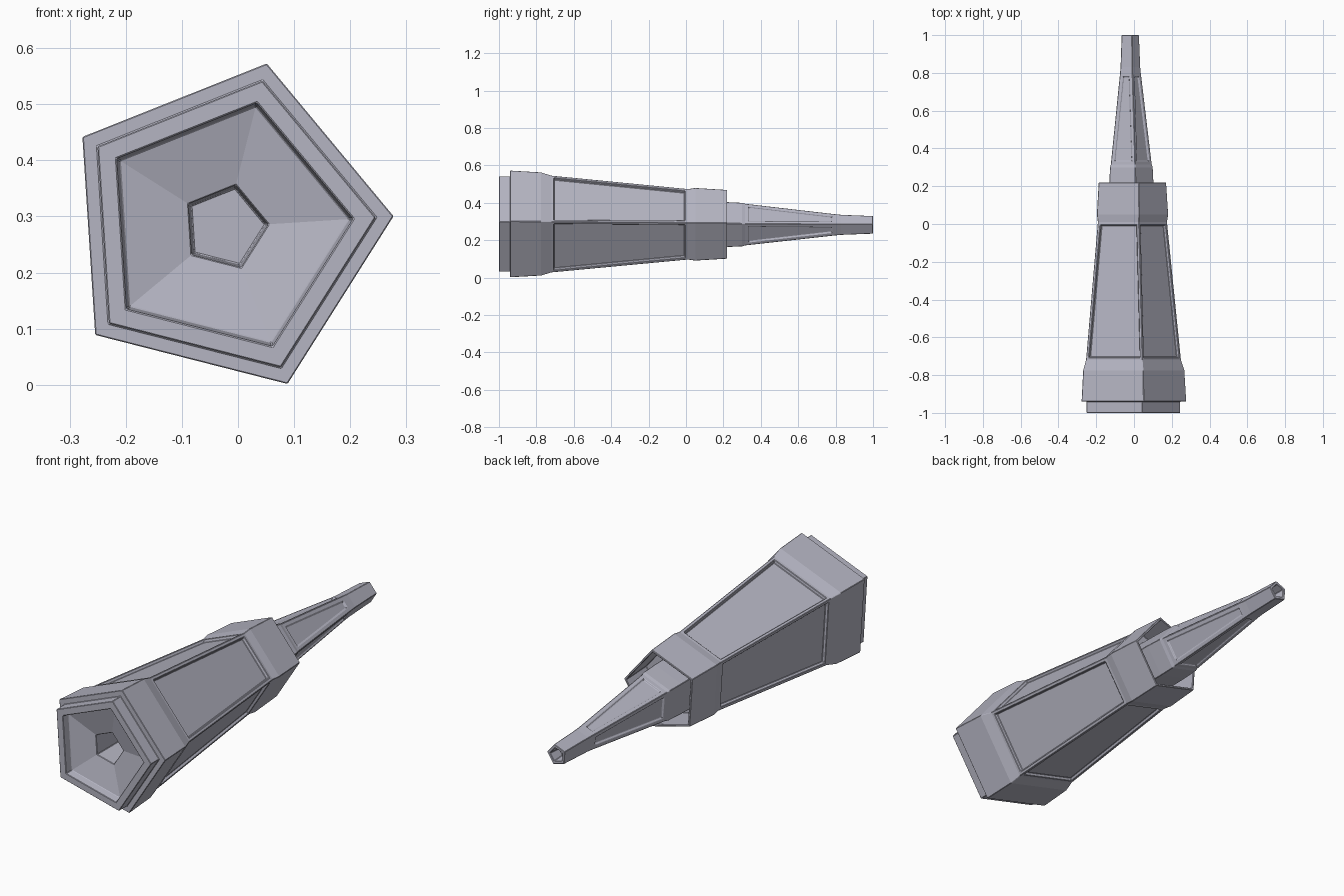
import bpy, bmesh, math

cube = bpy.data.objects.get("Cube")
if cube:
    bpy.data.objects.remove(cube, do_unlink=True)

SIDES = 5
TURN = math.radians(3.7)
CX, CZ = -0.023, 0.281

metal = bpy.data.materials.new("pale_grey_metal")
metal.use_nodes = True
colour = (0.46, 0.46, 0.54, 1)
metal.diffuse_color = colour
metal.node_tree.nodes["Principled BSDF"].inputs["Base Color"].default_value = colour


def five_sided(name, profile, panel_band, border, depth):
    """Loft pentagons along y from (y, radius) pairs and sink a panel in each side of one band."""
    bm = bmesh.new()
    rings = []
    for y, r in profile:
        ring = []
        for i in range(SIDES):
            a = TURN + i * math.tau / SIDES
            ring.append(bm.verts.new((CX + r * math.cos(a), y, CZ + r * math.sin(a))))
        rings.append(ring)
    panels = []
    for k in range(len(rings) - 1):
        for i in range(SIDES):
            j = (i + 1) % SIDES
            face = bm.faces.new((rings[k][i], rings[k][j], rings[k + 1][j], rings[k + 1][i]))
            if k == panel_band:
                panels.append(face)
    bm.faces.new(rings[0])
    bm.faces.new(rings[-1])
    bmesh.ops.recalc_face_normals(bm, faces=bm.faces[:])
    # Narrow sloped frame around each sunken panel
    bmesh.ops.inset_individual(bm, faces=panels, thickness=border, depth=0)
    bmesh.ops.inset_individual(bm, faces=panels, thickness=0.005, depth=-depth)
    mesh = bpy.data.meshes.new(name)
    bm.to_mesh(mesh)
    bm.free()
    mesh.materials.append(metal)
    obj = bpy.data.objects.new(name, mesh)
    bpy.context.collection.objects.link(obj)
    bevel = obj.modifiers.new("edge_bevel", "BEVEL")
    bevel.width = 0.002
    bevel.segments = 1
    bevel.limit_method = "ANGLE"
    return obj


# Main body: front socket, lip, wide collar, panelled taper, rear collar, hollow rear
body = [
    (-0.60, 0.072), (-0.935, 0.077), (-0.965, 0.222), (-1.0, 0.229),
    (-1.0, 0.269), (-0.94, 0.269), (-0.94, 0.301), (-0.775, 0.291),
    (-0.72, 0.273), (0.01, 0.199), (0.05, 0.205), (0.22, 0.194),
    (0.22, 0.182), (0.06, 0.190),
]
five_sided("main_body", body, 8, 0.02, 0.014)

# Slim rear section: base band, panelled taper, nozzle with a shallow hole
tip = [
    (0.04, 0.130), (0.22, 0.127), (0.30, 0.123), (0.315, 0.118),
    (0.80, 0.060), (0.83, 0.057), (1.0, 0.050), (1.0, 0.034), (0.94, 0.028),
]
five_sided("rear_nozzle", tip, 3, 0.026, 0.007)
